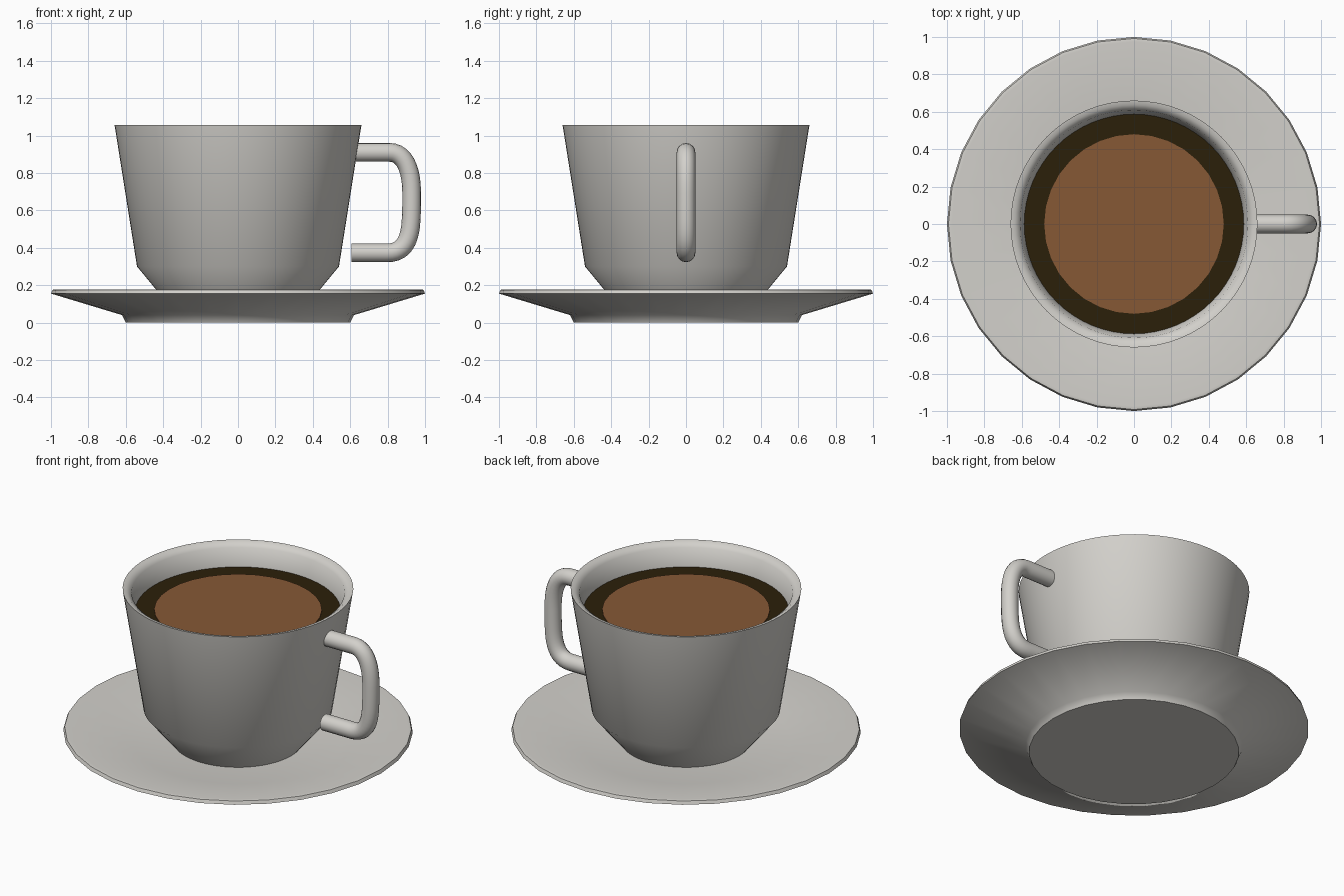
import bpy, bmesh, math

if "Cube" in bpy.data.objects:
    bpy.data.objects.remove(bpy.data.objects["Cube"])


def material(name, rgb):
    m = bpy.data.materials.new(name)
    m.diffuse_color = (*rgb, 1)
    m.use_nodes = True
    m.node_tree.nodes["Principled BSDF"].inputs["Base Color"].default_value = m.diffuse_color
    return m


china = material("warm white china", (0.65, 0.635, 0.60))
coffee = material("dark coffee", (0.024, 0.014, 0.003))
foam = material("brown foam", (0.24, 0.098, 0.036))


def smooth(ob, angle):
    bpy.ops.object.select_all(action='DESELECT')
    ob.select_set(True)
    bpy.context.view_layer.objects.active = ob
    bpy.ops.object.shade_smooth_by_angle(angle=math.radians(angle))


def lathe(name, profile, sides, mat, angle=25):
    """Spin an (r, z) profile around the z axis."""
    bm = bmesh.new()
    verts = [bm.verts.new((r, 0, z)) for r, z in profile]
    edges = [bm.edges.new(p) for p in zip(verts, verts[1:])]
    bmesh.ops.spin(bm, geom=verts + edges, cent=(0, 0, 0), axis=(0, 0, 1),
                   angle=2 * math.pi, steps=sides)
    bmesh.ops.remove_doubles(bm, verts=bm.verts, dist=1e-4)
    bmesh.ops.recalc_face_normals(bm, faces=bm.faces)
    me = bpy.data.meshes.new(name)
    bm.to_mesh(me)
    bm.free()
    me.materials.append(mat)
    ob = bpy.data.objects.new(name, me)
    bpy.context.collection.objects.link(ob)
    smooth(ob, angle)
    return ob


# Saucer with a low foot, a sloping dish and a flat centre
lathe("saucer", [(0, 0), (0.60, 0), (0.62, 0.04), (1.0, 0.155), (0.992, 0.175),
                 (0.975, 0.178), (0.60, 0.10), (0, 0.10)], 32, china, 50)

# Hollow cup, chamfered towards its base
lathe("cup", [(0, 0.10), (0.375, 0.10), (0.54, 0.30), (0.66, 1.056), (0.637, 1.052),
              (0.609, 1.03), (0.587, 0.915), (0.49, 0.32), (0.36, 0.155), (0, 0.155)],
      64, china, 46)

# Coffee surface and the foam disc on it
lathe("coffee", [(0, 0.90), (0.582, 0.90), (0.587, 0.917), (0, 0.917)], 64, coffee)
lathe("foam", [(0, 0.915), (0.48, 0.915), (0.48, 0.922), (0, 0.922)], 32, foam)

# Handle: round tube along a D-shaped path; the lower end stops short of the cup
path = [  # x, z, then left and right bezier handles
    ((0.62, 0.91), (0.60, 0.91), (0.68, 0.91)),
    ((0.81, 0.91), (0.75, 0.91), (0.885, 0.91)),
    ((0.928, 0.71), (0.925, 0.83), (0.929, 0.67)),
    ((0.925, 0.54), (0.929, 0.60), (0.918, 0.43)),
    ((0.80, 0.373), (0.88, 0.373), (0.75, 0.373)),
    ((0.607, 0.373), (0.66, 0.373), (0.58, 0.373)),
]
cu = bpy.data.curves.new("handle_path", 'CURVE')
cu.dimensions = '3D'
cu.bevel_depth = 0.05
cu.bevel_resolution = 6
cu.resolution_u = 10
cu.use_fill_caps = True
sp = cu.splines.new('BEZIER')
sp.bezier_points.add(len(path) - 1)
for p, (co, left, right) in zip(sp.bezier_points, path):
    p.handle_left_type = p.handle_right_type = 'FREE'
    p.co, p.handle_left, p.handle_right = [(x, 0, z) for x, z in (co, left, right)]
cu.materials.append(china)
curve_ob = bpy.data.objects.new("handle_path", cu)
bpy.context.collection.objects.link(curve_ob)
bpy.context.view_layer.update()
mesh = bpy.data.meshes.new_from_object(curve_ob.evaluated_get(bpy.context.evaluated_depsgraph_get()))
handle = bpy.data.objects.new("handle", mesh)
bpy.context.collection.objects.link(handle)
bpy.data.objects.remove(curve_ob)
smooth(handle, 40)
